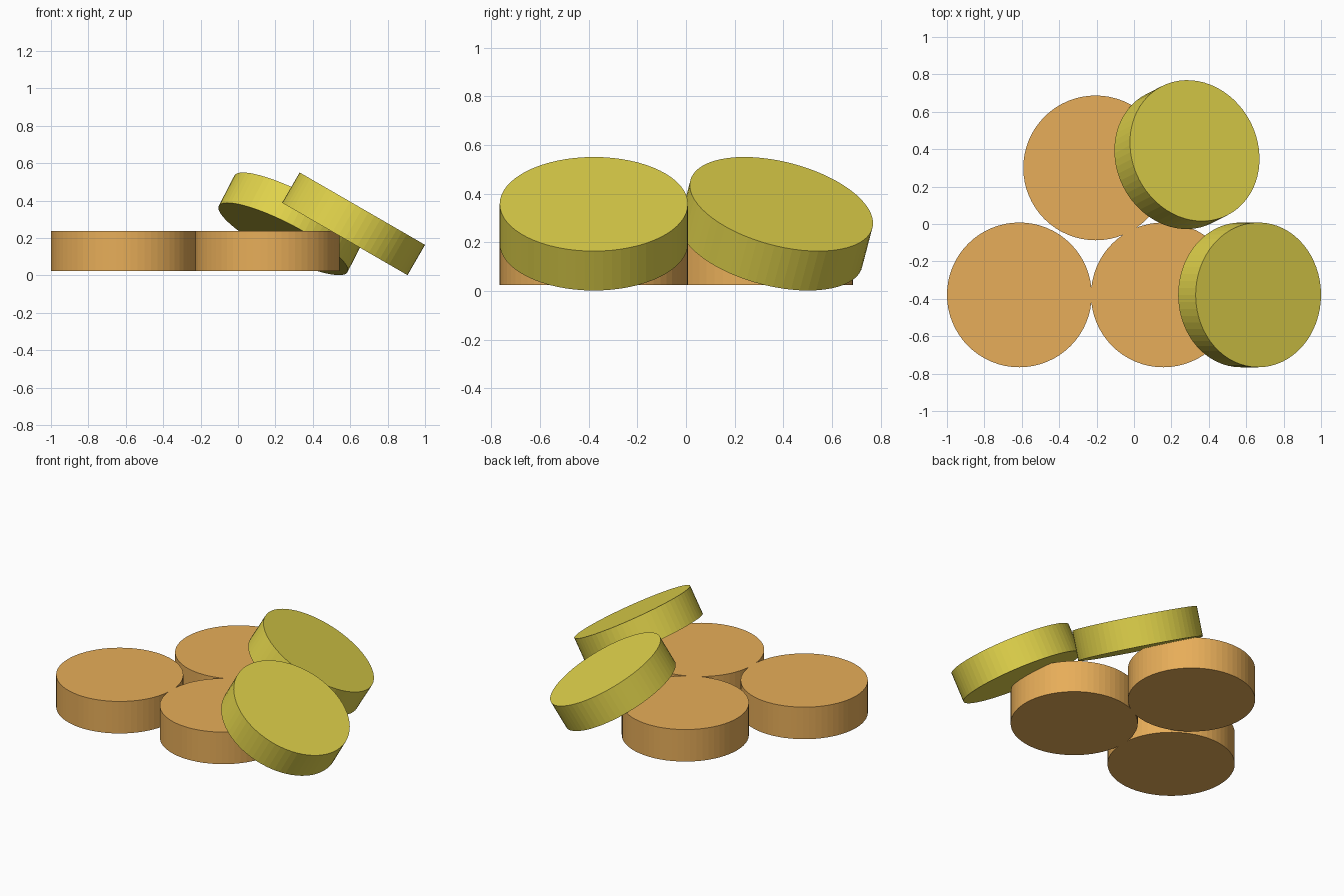
import bpy
from math import radians
from mathutils import Matrix, Vector

if "Cube" in bpy.data.objects:
    bpy.data.objects.remove(bpy.data.objects["Cube"])


def material(name, color):
    mat = bpy.data.materials.new(name)
    mat.diffuse_color = color
    mat.use_nodes = True
    mat.node_tree.nodes["Principled BSDF"].inputs["Base Color"].default_value = mat.diffuse_color
    return mat


orange = material("orange", (0.80, 0.42, 0.10, 1))
yellow = material("yellow", (0.75, 0.65, 0.07, 1))
R = 0.387


def disc(name, center, thickness, mat, tilt=0, heading=0):
    """Flat-sided disc; its top leans by tilt towards the heading."""
    bpy.ops.mesh.primitive_cylinder_add(vertices=64, radius=R, depth=thickness)
    ob = bpy.context.object
    ob.name = name
    ob.matrix_world = (Matrix.Translation(Vector(center))
                       @ Matrix.Rotation(radians(heading), 4, 'Z')
                       @ Matrix.Rotation(radians(tilt), 4, 'Y'))
    ob.data.materials.append(mat)
    return ob


# three discs lying flat side by side
for i, (x, y) in enumerate([(-0.613, -0.379), (0.157, -0.379), (-0.205, 0.3)]):
    disc(f"flat_disc_{i + 1}", (x, y, 0.131), 0.215, orange)

# two discs leaning on the flat ones
disc("leaning_disc_front", (0.618, -0.379, 0.276), 0.187, yellow, 30)
disc("leaning_disc_back", (0.283, 0.371, 0.276), 0.187, yellow, 30, 27)
